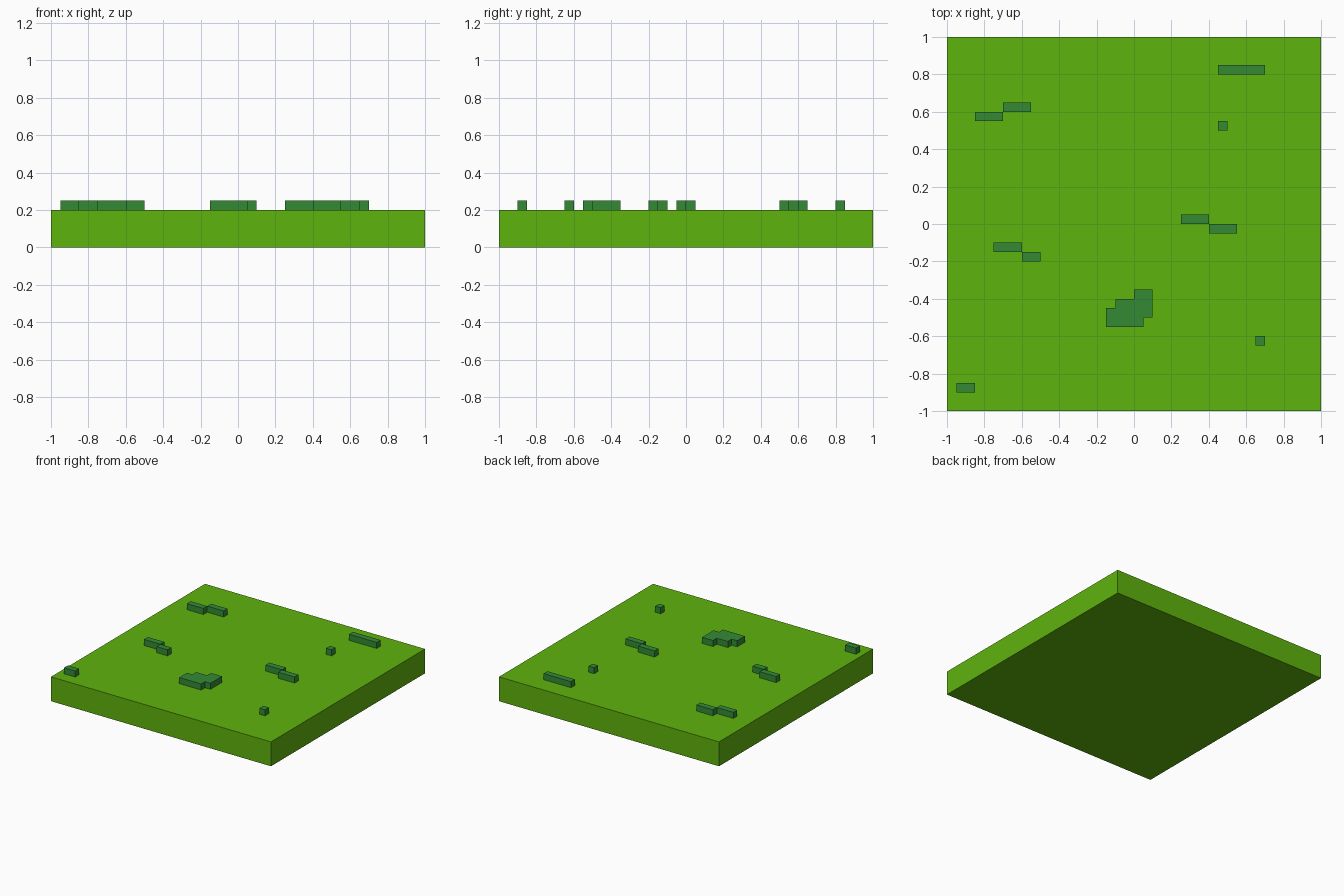
import bpy
import bmesh

cube = bpy.data.objects.get("Cube")
if cube:
    bpy.data.objects.remove(cube, do_unlink=True)


def make_material(name, color):
    mat = bpy.data.materials.new(name)
    mat.use_nodes = True
    mat.diffuse_color = color
    mat.node_tree.nodes["Principled BSDF"].inputs["Base Color"].default_value = color
    return mat


def prism(name, outline, z0, z1, mat):
    """Extrude a counter-clockwise outline from z0 up to z1."""
    bm = bmesh.new()
    base = bm.faces.new([bm.verts.new((x, y, z0)) for x, y in outline])
    top = bmesh.ops.extrude_face_region(bm, geom=[base], use_keep_orig=True)
    verts = [v for v in top["geom"] if isinstance(v, bmesh.types.BMVert)]
    bmesh.ops.translate(bm, verts=verts, vec=(0, 0, z1 - z0))
    bmesh.ops.recalc_face_normals(bm, faces=bm.faces)
    mesh = bpy.data.meshes.new(name)
    bm.to_mesh(mesh)
    bm.free()
    mesh.materials.append(mat)
    obj = bpy.data.objects.new(name, mesh)
    bpy.context.collection.objects.link(obj)
    return obj


def rect(x0, x1, y0, y1):
    return [(x0, y0), (x1, y0), (x1, y1), (x0, y1)]


grass = make_material("grass_green", (0.113, 0.451, 0.004, 1))
tuft = make_material("dark_green", (0.034, 0.254, 0.036, 1))

GROUND, TUFT_TOP = 0.20, 0.25

# Ground slab
prism("ground_slab", rect(-1, 1, -1, 1), 0, GROUND, grass)

# Small grass tufts: x0, x1, y0 (all 0.05 deep)
tufts = {
    "tuft_back_left": (0.45, 0.70, 0.80),
    "tuft_small_back": (0.45, 0.50, 0.50),
    "tuft_back_right_outer": (-0.85, -0.70, 0.55),
    "tuft_back_right_inner": (-0.70, -0.55, 0.60),
    "tuft_middle_left_inner": (0.25, 0.40, 0.00),
    "tuft_middle_left_outer": (0.40, 0.55, -0.05),
    "tuft_middle_right_outer": (-0.75, -0.60, -0.15),
    "tuft_middle_right_inner": (-0.60, -0.50, -0.20),
    "tuft_small_front": (0.65, 0.70, -0.65),
    "tuft_front_right": (-0.95, -0.85, -0.90),
}
for name, (x0, x1, y0) in tufts.items():
    prism(name, rect(x0, x1, y0, y0 + 0.05), GROUND, TUFT_TOP, tuft)

# Large stepped clump
clump = [(-0.15, -0.55), (0.05, -0.55), (0.05, -0.50), (0.10, -0.50), (0.10, -0.35),
         (0.00, -0.35), (0.00, -0.40), (-0.10, -0.40), (-0.10, -0.45), (-0.15, -0.45)]
prism("grass_clump", clump, GROUND, TUFT_TOP, tuft)
